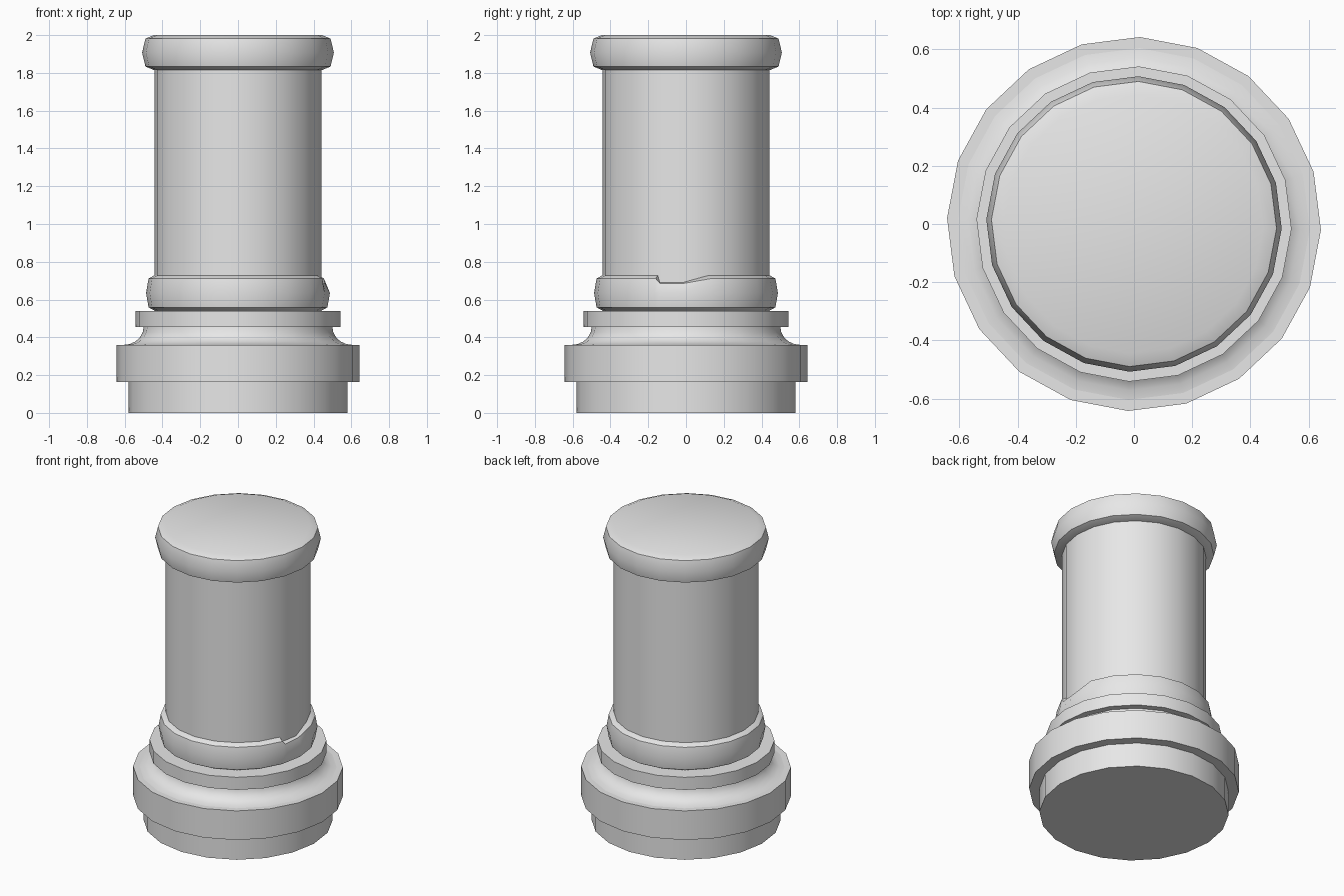
import bpy, bmesh
from math import cos, sin, pi, radians

default = bpy.data.objects.get("Cube")
if default:
    bpy.data.objects.remove(default, do_unlink=True)

SIDES = 20
TURN = radians(-1.8)

stone = bpy.data.materials.new("pale grey stone")
stone.use_nodes = True
stone.diffuse_color = (0.8, 0.8, 0.8, 1)
stone.node_tree.nodes["Principled BSDF"].inputs["Base Color"].default_value = (0.8, 0.8, 0.8, 1)


def lathe(name, profile, edit=None):
    """Spin a (radius, height) profile round z and cap both ends."""
    bm = bmesh.new()
    rings = [[bm.verts.new((r * cos(TURN + 2 * pi * i / SIDES),
                            r * sin(TURN + 2 * pi * i / SIDES), z))
              for i in range(SIDES)] for r, z in profile]
    for low, high in zip(rings, rings[1:]):
        for i in range(SIDES):
            j = (i + 1) % SIDES
            bm.faces.new((low[i], low[j], high[j], high[i]))
    bm.faces.new(rings[0][::-1])
    bm.faces.new(rings[-1])
    if edit:
        edit(bm)
    mesh = bpy.data.meshes.new(name)
    bm.to_mesh(mesh)
    bm.free()
    mesh.materials.append(stone)
    obj = bpy.data.objects.new(name, mesh)
    bpy.context.collection.objects.link(obj)
    bpy.ops.object.select_all(action='DESELECT')
    obj.select_set(True)
    bpy.context.view_layer.objects.active = obj
    bpy.ops.object.shade_smooth_by_angle(angle=radians(40))
    return obj


def bead(inner, outer, bottom, top):
    """Rounded moulding profile."""
    mid, half = (bottom + top) / 2, (top - bottom) / 2
    shoulder = inner + (outer - inner) * 0.72
    return [(inner, bottom), (shoulder, mid - half * 0.8), (outer, mid),
            (shoulder, mid + half * 0.8), (inner, top)]


def chip(bm):
    """Broken upper edge on the left side of the lower moulding."""
    faces = [f for f in bm.faces if len(f.verts) == 4 and f.calc_center_median().x > 0.3]
    edges = {e for f in faces for e in f.edges}
    verts = {v for f in faces for v in f.verts}
    bmesh.ops.bisect_plane(bm, geom=faces + list(edges) + list(verts),
                           plane_co=(0, -0.137, 0), plane_no=(0, 1, 0))
    for v in bm.verts:
        if v.co.x > 0.3 and -0.14 < v.co.y < 0.05:
            if v.co.z > 0.725:
                v.co.z = 0.692
            elif v.co.z > 0.69:
                v.co.z = 0.685
                if v.co.y > -0.1:
                    v.co.x -= 0.012


# Base blocks
lathe("foot", [(0.58, 0), (0.58, 0.165)])
lathe("plinth", [(0.643, 0.163), (0.643, 0.36)])

# Hollow curved moulding
hollow = [(0.605 - 0.105 * sin(a), 0.455 - 0.095 * cos(a))
          for a in (pi / 2 * k / 5 for k in range(6))]
lathe("hollow_moulding", hollow)
lathe("collar", [(0.542, 0.455), (0.542, 0.54)])

# Shaft between two rounded mouldings
lathe("lower_moulding", bead(0.44, 0.487, 0.54, 0.73), chip)
lathe("shaft", [(0.443, 0.56), (0.443, 1.83)])
lathe("upper_moulding", bead(0.445, 0.508, 1.815, 2.0))
